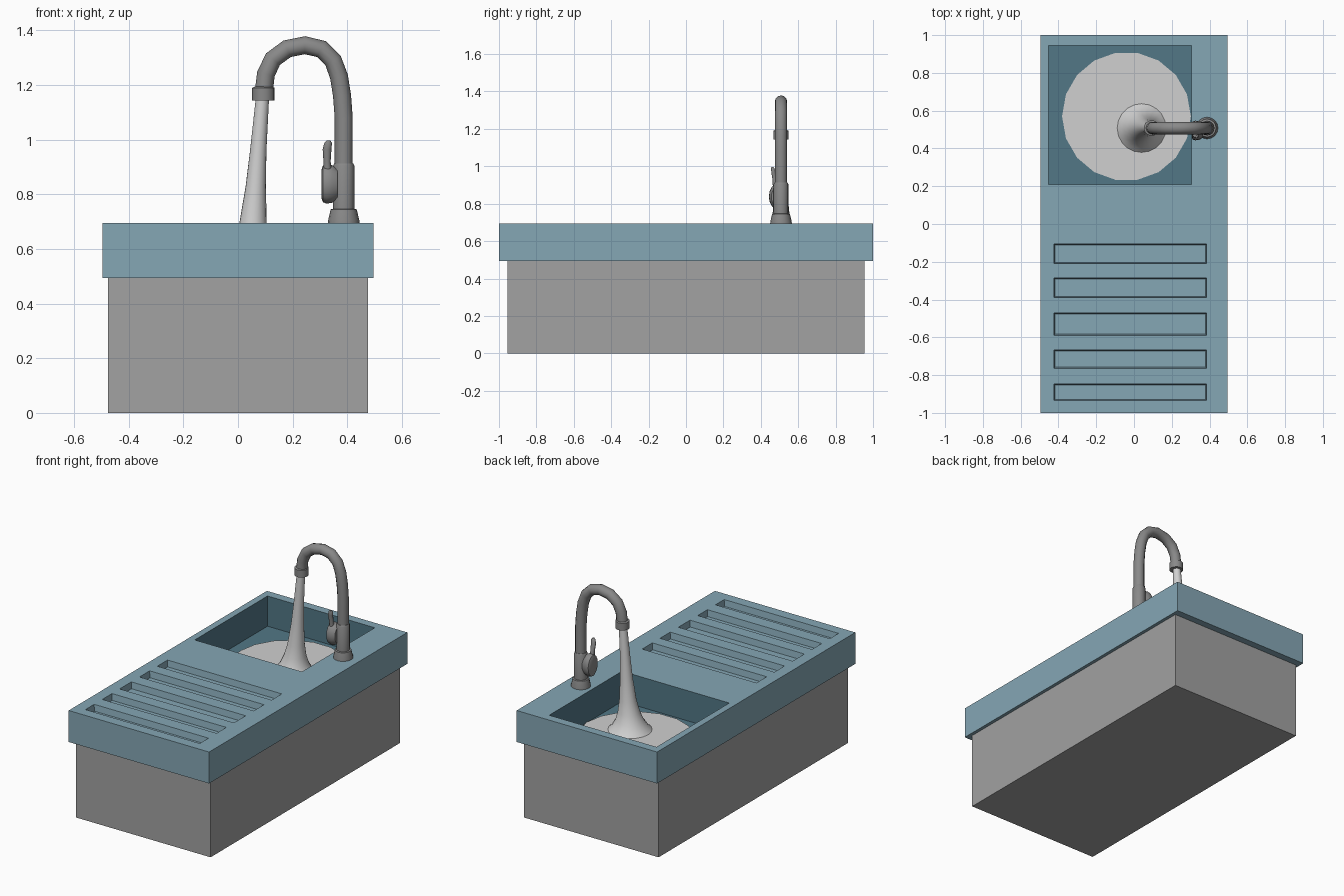
import bpy, bmesh, math
from mathutils import Vector, Matrix

if "Cube" in bpy.data.objects:
    bpy.data.objects.remove(bpy.data.objects["Cube"])


def material(name, rgb):
    m = bpy.data.materials.new(name)
    m.diffuse_color = (*rgb, 1)
    m.use_nodes = True
    m.node_tree.nodes["Principled BSDF"].inputs["Base Color"].default_value = m.diffuse_color
    return m


BLUE = material("counter_blue", (0.235, 0.385, 0.46))
DEEP = material("basin_blue", (0.085, 0.185, 0.24))
GREY = material("cabinet_grey", (0.36, 0.36, 0.36))
STEEL = material("tap_grey", (0.25, 0.25, 0.25))
WATER = material("water_white", (0.63, 0.63, 0.63))


def finish(name, bm, mat, smooth=None):
    bmesh.ops.recalc_face_normals(bm, faces=bm.faces)
    me = bpy.data.meshes.new(name)
    bm.to_mesh(me)
    bm.free()
    ob = bpy.data.objects.new(name, me)
    bpy.context.collection.objects.link(ob)
    me.materials.append(mat)
    if smooth:
        shade(ob, smooth)
    return ob


def activate(ob):
    bpy.ops.object.select_all(action='DESELECT')
    ob.select_set(True)
    bpy.context.view_layer.objects.active = ob


def shade(ob, degrees):
    activate(ob)
    bpy.ops.object.shade_smooth_by_angle(angle=math.radians(degrees))


def box(name, lo, hi, mat, taper=0.0):
    """Box from lo to hi; the bottom is pulled in by taper."""
    bm = bmesh.new()
    lo, hi = Vector(lo), Vector(hi)
    bmesh.ops.create_cube(bm, size=1, matrix=Matrix.Translation((lo + hi) / 2)
                          @ Matrix.Diagonal((*(hi - lo), 1)))
    for v in bm.verts:
        if v.co.z < (lo.z + hi.z) / 2:
            for i in (0, 1):
                v.co[i] += taper if v.co[i] < (lo[i] + hi[i]) / 2 else -taper
    return finish(name, bm, mat)


def loft(name, rings, mat, n=16, axis='Z', smooth=40):
    """Skin elliptical rings given as (centre, radius_a, radius_b)."""
    bm = bmesh.new()
    loops = []
    for c, ra, rb in rings:
        loop = []
        for i in range(n):
            a = 2 * math.pi * i / n
            u, w = ra * math.cos(a), rb * math.sin(a)
            off = (u, w, 0) if axis == 'Z' else (0, u, w)
            loop.append(bm.verts.new(Vector(c) + Vector(off)))
        loops.append(loop)
    for p, q in zip(loops, loops[1:]):
        for i in range(n):
            j = (i + 1) % n
            bm.faces.new((p[i], p[j], q[j], q[i]))
    bm.faces.new(loops[0])
    bm.faces.new(loops[-1])
    return finish(name, bm, mat, smooth)


# Cabinet and countertop
TOP, UNDER = 0.695, 0.494
box("cabinet", (-0.475, -0.955, 0), (0.475, 0.955, UNDER), GREY)
counter = box("countertop", (-0.496, -1, UNDER), (0.496, 1, TOP), BLUE)

# Basin and drainer grooves cut into the countertop
BASIN = (-0.453, 0.305, 0.21, 0.945)
cutters = [box("basin_cutter", (BASIN[0], BASIN[2], 0.502), (BASIN[1], BASIN[3], 0.8), DEEP)]
for y0, y1 in ((-0.215, -0.10), (-0.395, -0.28), (-0.595, -0.465), (-0.77, -0.66), (-0.94, -0.84)):
    cutters.append(box("groove_cutter", (-0.43, y0, 0.655), (0.39, y1, 0.735), BLUE, 0.012))
for c in cutters:
    c.hide_render = True
    mod = counter.modifiers.new("cut", 'BOOLEAN')
    mod.operation = 'DIFFERENCE'
    mod.solver = 'EXACT'
    mod.object = c
    activate(counter)
    bpy.ops.object.modifier_apply(modifier=mod.name)
    bpy.data.objects.remove(c, do_unlink=True)

# Darker colour on the basin walls and floor
me = counter.data
me.materials.clear()
me.materials.append(BLUE)
me.materials.append(DEEP)
for p in me.polygons:
    inside = all(BASIN[0] - .002 < me.vertices[v].co.x < BASIN[1] + .002 and
                 BASIN[2] - .002 < me.vertices[v].co.y < BASIN[3] + .002 for v in p.vertices)
    p.material_index = 1 if inside else 0

# Water pool and falling stream
loft("water_pool", [((-0.04, 0.57, z), 0.341, 0.341) for z in (0.503, 0.509)], WATER, 18, smooth=None)
Y = 0.508
loft("water_stream", [((x, Y, z), r, r) for x, z, r in (
    (0.04, 0.508, 0.13), (0.04, 0.53, 0.108), (0.043, 0.57, 0.083), (0.048, 0.62, 0.065),
    (0.055, 0.695, 0.050), (0.065, 0.83, 0.037), (0.074, 0.96, 0.030),
    (0.09, 1.16, 0.024))], WATER, 20, smooth=50)

# Tap foot and body
X = 0.387
loft("tap_body", [((X, Y, z), r, r) for z, r in (
    (TOP - 0.003, 0.058), (0.705, 0.057), (0.735, 0.050), (0.745, 0.048),
    (0.747, 0.039), (0.905, 0.039), (0.913, 0.035))], STEEL, 16, smooth=35)

# Curved neck
path = [(0.387, 0.90), (0.387, 1.08), (0.381, 1.16), (0.370, 1.23), (0.348, 1.29),
        (0.305, 1.332), (0.245, 1.346), (0.18, 1.333), (0.128, 1.295), (0.102, 1.24), (0.094, 1.17)]
cu = bpy.data.curves.new("tap_neck", 'CURVE')
cu.dimensions = '3D'
cu.bevel_depth = 0.033
cu.bevel_resolution = 4
cu.use_fill_caps = True
sp = cu.splines.new('POLY')
sp.points.add(len(path) - 1)
for pt, (x, z) in zip(sp.points, path):
    pt.co = (x, Y, z, 1)
cu.materials.append(STEEL)
neck = bpy.data.objects.new("tap_neck", cu)
bpy.context.collection.objects.link(neck)
activate(neck)
bpy.ops.object.convert(target='MESH')
shade(bpy.context.view_layer.objects.active, 35)

# Nozzle collar
loft("tap_nozzle", [((0.093, Y, z), r, r) for z, r in (
    (1.144, 0.041), (1.19, 0.041), (1.194, 0.033))], STEEL, 16, smooth=35)

# Handle knob facing inward, with an upright lever
loft("handle_knob", [((x, 0.495, 0.838), 0.052 * s, 0.072 * s) for x, s in (
    (0.365, 0.75), (0.345, 0.95), (0.325, 1.0), (0.311, 0.93), (0.306, 0.75))],
    STEEL, 16, 'X', 40)
loft("handle_lever", [((x, y, z), a, b) for x, y, z, a, b in (
    (0.330, 0.485, 0.86, 0.018, 0.022), (0.326, 0.477, 0.92, 0.013, 0.014),
    (0.326, 0.468, 0.965, 0.016, 0.012), (0.330, 0.464, 0.988, 0.014, 0.010),
    (0.331, 0.462, 0.997, 0.007, 0.006))], STEEL, 10, smooth=50)
